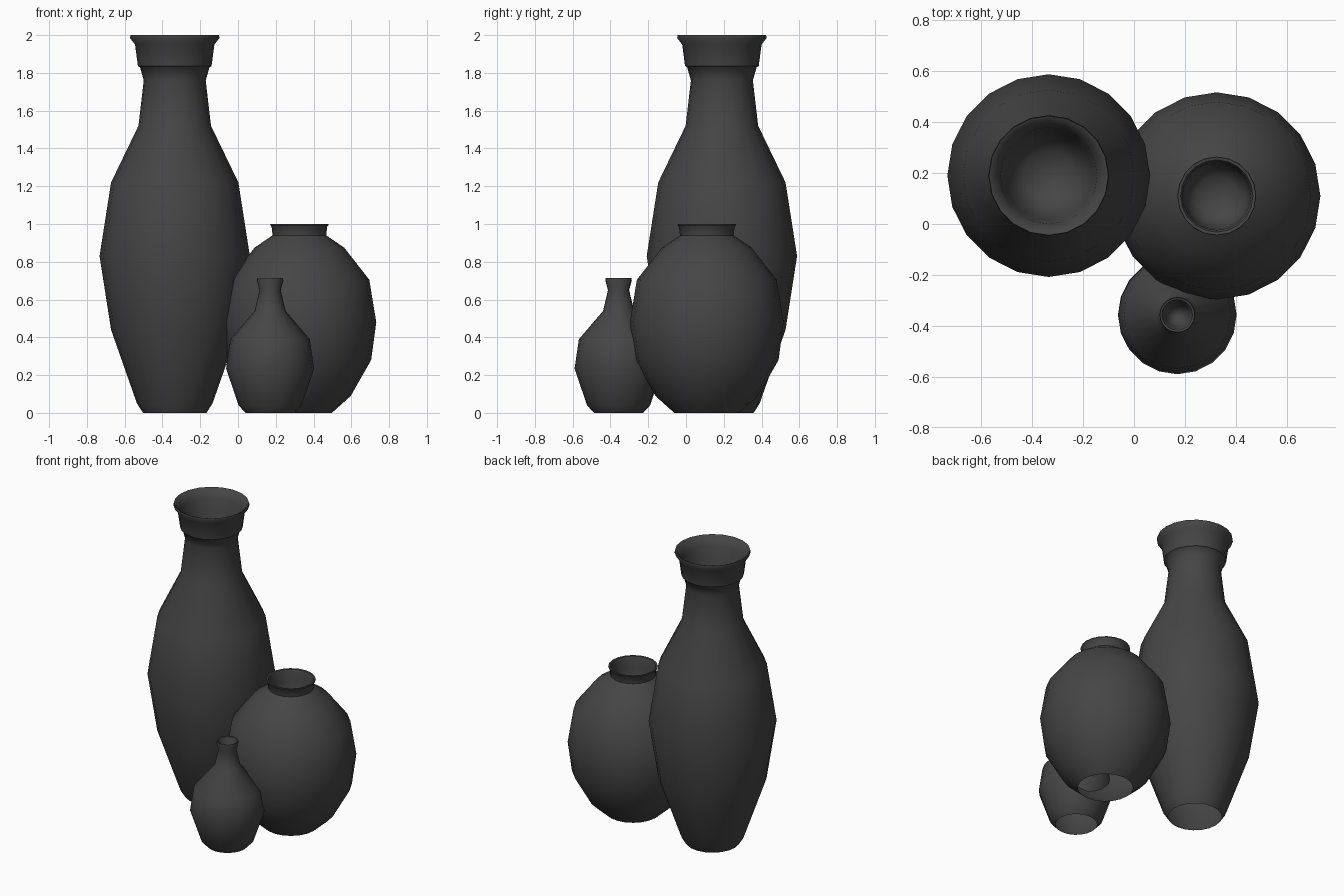
import bpy
import bmesh
from math import sin, cos, pi, radians

if "Cube" in bpy.data.objects:
    bpy.data.objects.remove(bpy.data.objects["Cube"])

SIDES = 20

dark = bpy.data.materials.new("dark_glaze")
dark.diffuse_color = (0.06, 0.06, 0.06, 1.0)
dark.use_nodes = True
dark.node_tree.nodes["Principled BSDF"].inputs["Base Color"].default_value = dark.diffuse_color


def vase(name, x, y, outer, inner, floor_z):
    """Revolve an open-bottomed outer wall, over the rim, into a closed mouth."""
    bm = bmesh.new()
    rings = []
    for r, z in outer + inner:
        rings.append([bm.verts.new((r * cos(2 * pi * i / SIDES),
                                    r * sin(2 * pi * i / SIDES), z))
                      for i in range(SIDES)])
    for a, b in zip(rings, rings[1:]):
        for i in range(SIDES):
            j = (i + 1) % SIDES
            bm.faces.new((a[i], a[j], b[j], b[i]))
    # rounded floor of the mouth
    tip = bm.verts.new((0, 0, floor_z))
    last = rings[-1]
    for i in range(SIDES):
        bm.faces.new((last[i], last[(i + 1) % SIDES], tip))
    mesh = bpy.data.meshes.new(name)
    bm.to_mesh(mesh)
    bm.free()
    mesh.materials.append(dark)
    obj = bpy.data.objects.new(name, mesh)
    obj.location = (x, y, 0)
    bpy.context.collection.objects.link(obj)
    bpy.ops.object.select_all(action='DESELECT')
    obj.select_set(True)
    bpy.context.view_layer.objects.active = obj
    bpy.ops.object.shade_smooth_by_angle(angle=radians(50))
    return obj


# tall bottle vase with a flared collar
vase("tall_vase", -0.335, 0.19,
     [(0.168, 0), (0.2, 0.05), (0.337, 0.44), (0.398, 0.83), (0.337, 1.22),
      (0.192, 1.52), (0.164, 1.76), (0.184, 1.83), (0.195, 1.836),
      (0.21, 1.95), (0.237, 1.985), (0.234, 2.0)],
     [(0.222, 1.995), (0.19, 1.94), (0.175, 1.84), (0.148, 1.76), (0.1, 1.7)],
     1.68)

# round jar with a short neck
vase("round_jar", 0.325, 0.11,
     [(0.172, 0), (0.272, 0.09), (0.38, 0.28), (0.407, 0.48), (0.37, 0.705),
      (0.237, 0.875), (0.142, 0.94), (0.147, 0.985), (0.155, 0.995), (0.153, 1.0)],
     [(0.142, 0.998), (0.134, 0.975), (0.13, 0.92), (0.12, 0.84), (0.08, 0.79)],
     0.78)

# small bud vase in front
vase("small_vase", 0.17, -0.357,
     [(0.13, 0), (0.167, 0.04), (0.233, 0.235), (0.21, 0.39), (0.082, 0.54),
      (0.056, 0.65), (0.07, 0.7), (0.068, 0.713)],
     [(0.06, 0.71), (0.045, 0.66), (0.036, 0.63)],
     0.6)
